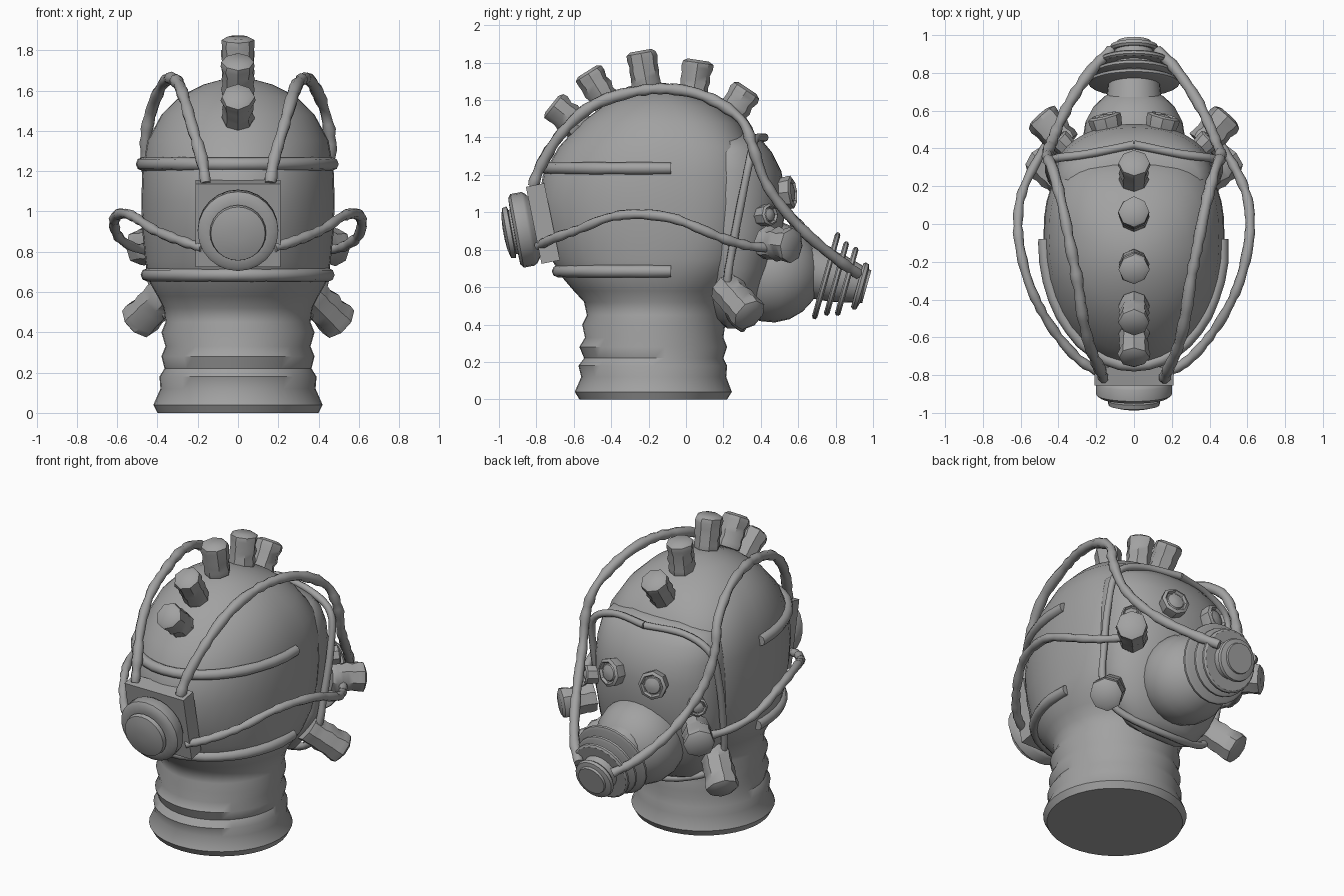
import bpy
import bmesh
import math
import random
from mathutils import Vector, Matrix

random.seed(4)
cube = bpy.data.objects.get("Cube")
if cube:
    bpy.data.objects.remove(cube, do_unlink=True)

grey = bpy.data.materials.new("matte_grey")
grey.use_nodes = True
grey.diffuse_color = (0.36, 0.36, 0.36, 1)
grey.node_tree.nodes["Principled BSDF"].inputs["Base Color"].default_value = (0.36, 0.36, 0.36, 1)


def add(name, mesh, angle=45):
    mesh.materials.clear()
    mesh.materials.append(grey)
    for p in mesh.polygons:
        p.use_smooth = True
    mesh.set_sharp_from_angle(angle=math.radians(angle))
    ob = bpy.data.objects.new(name, mesh)
    bpy.context.collection.objects.link(ob)
    return ob


def skin(name, rings, angle=45):
    """Bridge closed rings of points and cap both ends."""
    bm = bmesh.new()
    loops = [[bm.verts.new(p) for p in ring] for ring in rings]
    n = len(loops[0])
    for a, b in zip(loops, loops[1:]):
        for i in range(n):
            j = (i + 1) % n
            bm.faces.new((a[i], a[j], b[j], b[i]))
    bm.faces.new(loops[0][::-1])
    bm.faces.new(loops[-1])
    bmesh.ops.recalc_face_normals(bm, faces=bm.faces)
    mesh = bpy.data.meshes.new(name)
    bm.to_mesh(mesh)
    bm.free()
    return add(name, mesh, angle)


def lathe(name, start, direction, profile, sides=24, wobble=0, angle=35):
    """Revolve (radius, height) pairs about a direction."""
    m = Matrix.Translation(start) @ Vector(direction).to_track_quat('Z', 'Y').to_matrix().to_4x4()
    rings = []
    for r, h in profile:
        ring = []
        for i in range(sides):
            t = math.tau * i / sides
            k = r * (1 + random.uniform(-wobble, wobble))
            ring.append(m @ Vector((k * math.cos(t), k * math.sin(t), h)))
        rings.append(ring)
    return skin(name, rings, angle)


def spline(points, steps=5):
    """Smooth path through the given points."""
    p = [Vector(q) for q in points]
    p = [p[0] * 2 - p[1]] + p + [p[-1] * 2 - p[-2]]
    out = []
    for a, b, c, d in zip(p, p[1:], p[2:], p[3:]):
        for i in range(steps):
            t = i / steps
            out.append(0.5 * (2 * b + (c - a) * t + (2 * a - 5 * b + 4 * c - d) * t ** 2
                              + (3 * b - a - 3 * c + d) * t ** 3))
    return out + [p[-2]]


def tube(name, path, radius, lumps=0.18):
    cu = bpy.data.curves.new(name, 'CURVE')
    cu.dimensions = '3D'
    cu.bevel_depth = radius
    cu.bevel_resolution = 2
    cu.use_fill_caps = True
    sp = cu.splines.new('POLY')
    sp.points.add(len(path) - 1)
    for pt, co in zip(sp.points, path):
        pt.co = (*co, 1)
        pt.radius = 1 + random.uniform(-lumps, lumps)
    tmp = bpy.data.objects.new(name + "_path", cu)
    mesh = bpy.data.meshes.new_from_object(tmp)
    bpy.data.objects.remove(tmp)
    return add(name, mesh, 60)


def oval(z, back, front, half, mid, power, n=40, grow=0):
    """Egg-shaped outline whose front half can be squarer."""
    ring = []
    for i in range(n):
        t = math.tau * i / n
        c, s = math.cos(t), math.sin(t)
        e = 2 / power if s > 0 else 1
        x = math.copysign(abs(c) ** e, c) * (half + grow)
        y = mid + (abs(s) ** e * (front + grow - mid) if s > 0 else s * (mid - back + grow))
        ring.append(Vector((x, y, z)))
    return ring


# Head and ribbed neck: height, back, front, half width
HEAD = [(0, -.57, .22, .40), (.04, -.595, .245, .42), (.12, -.56, .215, .385), (.18, -.575, .22, .39),
        (.22, -.545, .20, .365), (.28, -.57, .22, .38), (.33, -.54, .20, .36), (.40, -.555, .21, .38),
        (.45, -.53, .21, .36), (.52, -.545, .23, .37), (.58, -.60, .26, .40), (.65, -.66, .30, .44),
        (.75, -.72, .34, .46), (.90, -.77, .37, .475), (1.05, -.79, .39, .48), (1.2, -.765, .39, .475),
        (1.35, -.68, .36, .45), (1.48, -.56, .28, .38), (1.57, -.44, .17, .29), (1.63, -.31, .03, .17),
        (1.66, -.2, -.08, .06)]


def head_ring(z, back, front, half, grow=0):
    k = min(1, max(0, (z - .5) / .3)) * min(1, max(0, (1.66 - z) / .3))
    mid = (back + front) / 2
    return oval(z, back, front, half, mid + (-.1 - mid) * k, 2 + .9 * k, grow=grow)


skin("head_and_neck", [head_ring(*r) for r in HEAD])

# Face mask and snout
MASK = [(.38, .22, .28, .12), (.43, .15, .34, .25), (.55, .1, .41, .35), (.7, .1, .47, .41),
        (.9, .1, .52, .43), (1.1, .1, .53, .43), (1.22, .1, .51, .42), (1.32, .1, .46, .40),
        (1.38, .12, .41, .35), (1.42, .2, .36, .2)]
skin("face_mask", [oval(*r, .22, 2.2) for r in MASK])
lathe("snout", (0, .46, .68), (0, 1, -.25),
      [(.27 * math.sin(t), -.265 * math.cos(t)) for t in [.05 + i * .304 for i in range(11)]], 28)
rim = [(.0, .42, 1.40), (.25, .37, 1.39), (.42, .345, 1.30), (.45, .30, 1.08), (.44, .25, .82),
       (.42, .22, .62), (.32, .23, .46), (0, .3, .38)]
loop = rim + [(-x, y, z) for x, y, z in rim[-2:0:-1]] + rim[:1]
tube("mask_rim", spline(loop), .022, .05)

# Snout filter discs
axis = Vector((0, .96, -.27))
lathe("filter_core", (0, .62, .70), axis, [(.15, 0), (.13, .2), (.09, .36)])
for i, (y, z, r) in enumerate([(.735, .665, .24), (.79, .65, .205), (.845, .635, .19)]):
    lathe(f"filter_disc_{i + 1}", (0, y, z), axis, [(r * .94, 0), (r, .008), (r, .022), (r * .94, .03)])
lathe("filter_cap", (0, .915, .61), axis, [(.12, 0), (.13, .012), (.125, .03), (.07, .045)])

# Plate and round knob on the rear of the head
bm = bmesh.new()
bmesh.ops.create_cube(bm, size=1, matrix=Matrix.Translation((0, -.765, .94))
                      @ Matrix.Rotation(.2, 4, 'X') @ Matrix.Diagonal((.42, .1, .42, 1)))
plate = bpy.data.meshes.new("rear_plate")
bm.to_mesh(plate)
bm.free()
add("rear_plate", plate)
out = Vector((0, -.98, -.18))
lathe("knob_ring", (0, -.80, .92), out, [(.15, 0), (.19, .03), (.2, .045), (.2, .105), (.18, .12), (.14, .122)])
lathe("knob_cap", (0, -.90, .90), out, [(.12, 0), (.12, .03), (.14, .035), (.135, .06), (.09, .072), (.03, .077)])

# Raised bands round the rear of the head
for name, z in (("upper_band", 1.235), ("lower_band", .685)):
    lo, hi = next((a, b) for a, b in zip(HEAD, HEAD[1:]) if a[0] <= z < b[0])
    f = (z - lo[0]) / (hi[0] - lo[0])
    row = [a + (b - a) * f for a, b in zip(lo, hi)]
    path = [p for p in head_ring(*row, grow=.004)[20:] if p.y < -.09]
    path = [Vector((path[0].x, -.08, z))] + path + [Vector((path[-1].x, -.08, z))]
    tube(name, path, .033, .06)

# Wrinkled canisters
CAN = [(.95, 0), (1, .15), (.93, .3), (1.02, .45), (.95, .62), (1.04, .8), (1, .93), (.72, 1)]


def canister(name, start, end, r):
    d = Vector(end) - Vector(start)
    lathe(name, start, d, [(a * r, h * d.length) for a, h in CAN], 8, .05, 40)


STUDS = [(-.66, 1.53, -.75, .6), (-.49, 1.69, -.5, .8), (-.23, 1.79, -.18, 1), (.055, 1.74, .15, 1),
         (.29, 1.60, .5, .75)]
for i, (y, z, dy, dz) in enumerate(STUDS):
    d = Vector((0, dy, dz)).normalized()
    c = Vector((0, y, z))
    canister(f"crest_stud_{i + 1}", c - d * .13, c + d * .075, .08)

# Paired parts
OVER = [(.16, -.82, 1.14), (.18, -.77, 1.26), (.23, -.66, 1.43), (.27, -.5, 1.57), (.30, -.3, 1.64),
        (.34, -.1, 1.66), (.38, .1, 1.62), (.43, .29, 1.5), (.46, .36, 1.34), (.44, .42, 1.17),
        (.40, .52, 1.02), (.33, .66, .87), (.22, .82, .74), (.12, .92, .67)]
SIDE = [(.18, -.79, .82), (.3, -.71, .86), (.42, -.57, .91), (.51, -.42, .97), (.57, -.27, .99),
        (.61, -.08, .97), (.61, .08, .91), (.58, .2, .86), (.51, .34, .82), (.43, .46, .81)]
for s, side in ((1, "left"), (-1, "right")):
    def flip(p):
        return Vector((p[0] * s, p[1], p[2]))
    tube(f"{side}_over_hose", spline([flip(p) for p in OVER]), .029)
    tube(f"{side}_side_hose", spline([flip(p) for p in SIDE]), .025)
    canister(f"{side}_cheek_canister", flip((.36, .42, .84)), flip((.50, .575, .82)), .09)
    canister(f"{side}_jaw_canister", flip((.35, .21, .60)), flip((.51, .35, .44)), .095)
    for name, pos, d, r in (("eye", (.14, .50, 1.10), (.25, 1, .12), .088),
                            ("cheek_lens", (.35, .40, .98), (.7, .7, .1), .06)):
        lathe(f"{side}_{name}_ring", flip(pos), flip(d),
              [(r * .9, 0), (r, .05), (r, .07), (r * .8, .08), (r * .7, .065)], 8)
        lathe(f"{side}_{name}_glass", flip(pos), flip(d), [(r * .72, .05), (r * .55, .072), (r * .2, .082)], 16)
